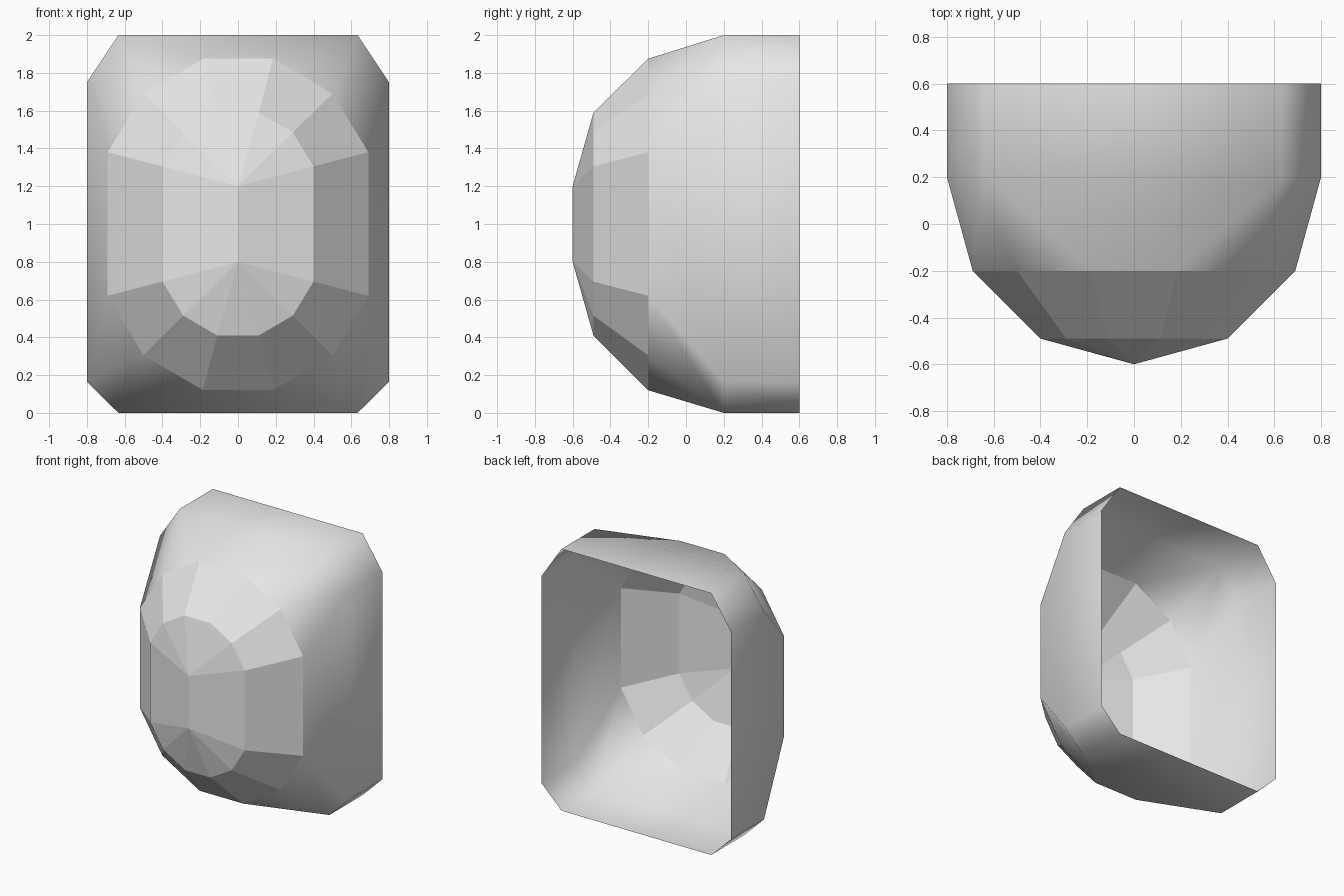
import bpy, bmesh, math

cube = bpy.data.objects.get("Cube")
if cube:
    bpy.data.objects.remove(cube)

# One plain grey material
grey = bpy.data.materials.new("light grey")
colour = (0.8, 0.8, 0.8, 1)
grey.use_nodes = True
grey.diffuse_color = colour
bsdf = next(n for n in grey.node_tree.nodes if n.type == 'BSDF_PRINCIPLED')
bsdf.inputs["Base Color"].default_value = colour

# Left half of each ring, (x, z) from top to bottom, with its depth y;
# repeated points collapse into one vertex
ridge = [(0, 1.2)] * 3 + [(0, 0.8)] * 3
dome = [(0.11, 1.59), (0.29, 1.485), (0.4, 1.305),
        (0.4, 0.695), (0.29, 0.515), (0.11, 0.41)]
shoulder = [(0.185, 1.875), (0.5, 1.69), (0.69, 1.38),
            (0.69, 0.62), (0.5, 0.305), (0.185, 0.12)]
rim = [(0.633, 2), (0.633, 2), (0.8, 1.75),
       (0.8, 0.165), (0.633, 0), (0.633, 0)]
rings = [(-0.6, ridge), (-0.49, dome), (-0.2, shoulder), (0.2, rim), (0.6, rim)]

bm = bmesh.new()
cache = {}


def vert(x, y, z):
    key = (abs(x) if x == 0 else x, y, z)
    if key not in cache:
        cache[key] = bm.verts.new(key)
    return cache[key]


def full_ring(y, half):
    points = half + [(-x, z) for x, z in reversed(half)]
    return [vert(x, y, z) for x, z in points]


# Bridge neighbouring rings from the front ridge to the open back
loops = [full_ring(y, half) for y, half in rings]
for inner, outer in zip(loops, loops[1:]):
    n = len(inner)
    for i in range(n):
        j = (i + 1) % n
        corners = list(dict.fromkeys((inner[i], inner[j], outer[j], outer[i])))
        if len(corners) > 2:
            bm.faces.new(corners)

# Faceted front, softly shaded sides with crisp corners
for face in bm.faces:
    face.smooth = all(v.co.y > -0.3 for v in face.verts)
for edge in bm.edges:
    edge.smooth = edge.is_boundary or edge.calc_face_angle() < math.radians(30)

mesh = bpy.data.meshes.new("faceted_shell")
bm.to_mesh(mesh)
bm.free()
mesh.materials.append(grey)
shell = bpy.data.objects.new("faceted_shell", mesh)
bpy.context.collection.objects.link(shell)
